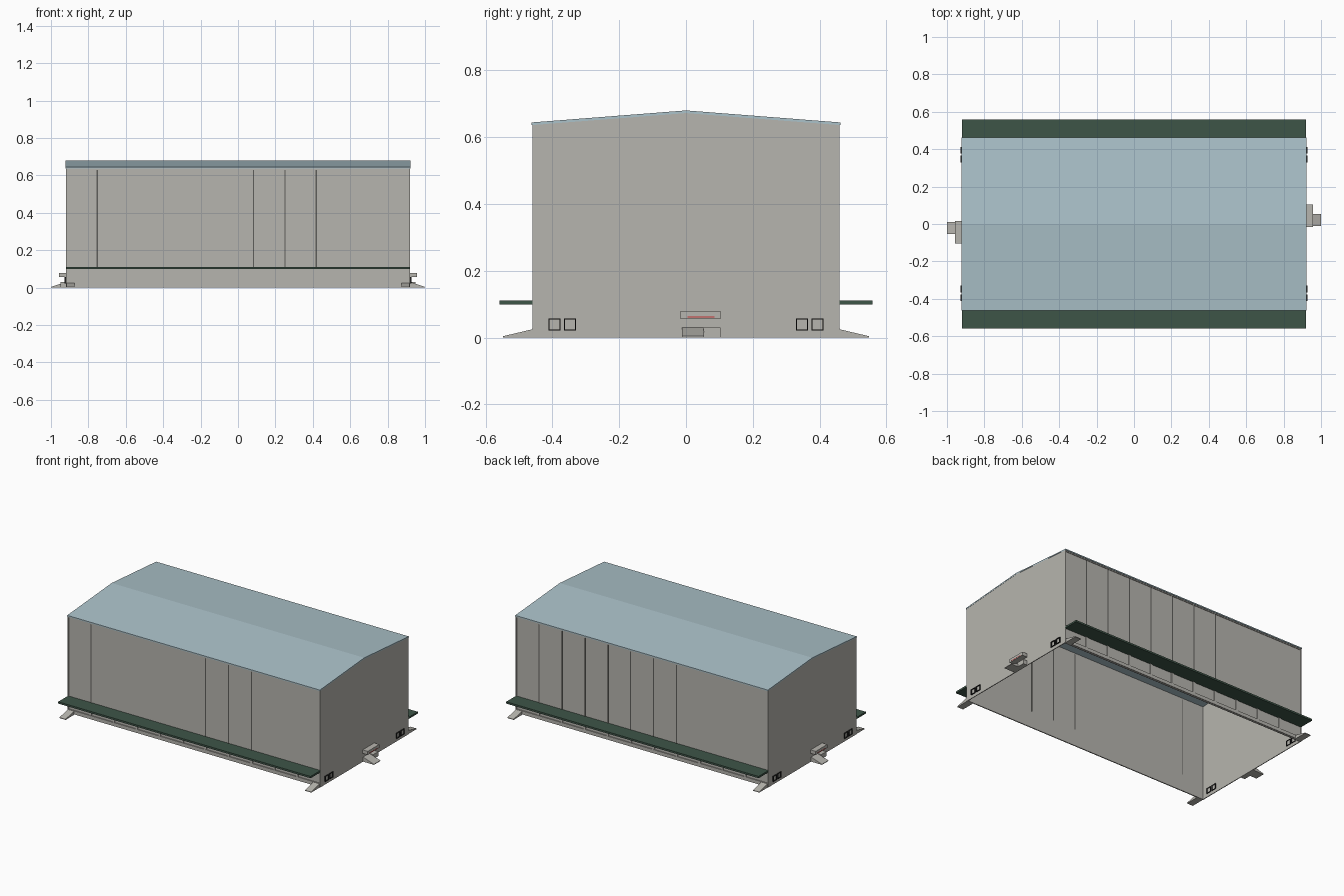
import bpy, bmesh

if "Cube" in bpy.data.objects:
    bpy.data.objects.remove(bpy.data.objects["Cube"])

def material(name, rgb):
    m = bpy.data.materials.new(name)
    m.diffuse_color = (*rgb, 1)
    m.use_nodes = True
    m.node_tree.nodes["Principled BSDF"].inputs["Base Color"].default_value = m.diffuse_color
    return m

WALL = material("warm grey", (0.47, 0.46, 0.425))
ROOF = material("pale blue", (0.41, 0.54, 0.59))
GREEN = material("dark green", (0.048, 0.09, 0.064))
BLACK = material("black", (0.015, 0.015, 0.015))
SEAM = material("seam grey", (0.11, 0.11, 0.10))
RED = material("red", (0.6, 0.03, 0.03))

def make(name, bm, mat):
    bmesh.ops.recalc_face_normals(bm, faces=bm.faces)
    me = bpy.data.meshes.new(name)
    bm.to_mesh(me)
    bm.free()
    me.materials.append(mat)
    ob = bpy.data.objects.new(name, me)
    bpy.context.collection.objects.link(ob)
    return ob

def box(name, x, y, z, mat):
    """Box from (min, max) ranges."""
    bm = bmesh.new()
    bmesh.ops.create_cube(bm, size=1)
    for v in bm.verts:
        v.co = [r[0] if c < 0 else r[1] for c, r in zip(v.co, (x, y, z))]
    return make(name, bm, mat)

def prism(name, pts, axis, lo, hi, mat):
    """Extrude a profile: axis x takes (y, z) points, axis y takes (x, z)."""
    bm = bmesh.new()
    place = (lambda p, t: (t, p[0], p[1])) if axis == 'x' else (lambda p, t: (p[0], t, p[1]))
    f = bm.faces.new([bm.verts.new(place(p, lo)) for p in pts])
    out = bmesh.ops.extrude_face_region(bm, geom=[f])
    d = (hi - lo, 0, 0) if axis == 'x' else (0, hi - lo, 0)
    bmesh.ops.translate(bm, vec=d, verts=[v for v in out['geom'] if isinstance(v, bmesh.types.BMVert)])
    return make(name, bm, mat)

def span(s, a, b):
    return tuple(sorted((s * a, s * b)))

L, W, EAVE, RIDGE = 0.92, 0.455, 0.644, 0.68
BAY = 2 * L / 11

# Shallow gabled roof
prism("roof", [(-0.463, EAVE), (0, RIDGE), (0.463, EAVE), (0.463, EAVE - 0.008),
               (0, RIDGE - 0.008), (-0.463, EAVE - 0.008)], 'x', -L - 0.001, L + 0.001, ROOF)

# Gable end walls
for s in (-1, 1):
    lo, hi = span(s, L - 0.005, L)
    prism("end_wall", [(-0.46, 0), (0.46, 0), (0.46, 0.637), (0, 0.673), (-0.46, 0.637)],
          'x', lo, hi, WALL)

seams = {-1: (1, 6, 7, 8), 1: (4, 5, 6, 7, 8, 9, 10)}
for s in (-1, 1):
    # Long walls, sill and platform
    box("side_wall", (-L, L), span(s, W - 0.006, W), (0.0, 0.637), WALL)
    box("base_sill", (-L, L), span(s, W - 0.006, 0.461), (0.004, 0.027), WALL)
    box("platform", (-L, L), span(s, W, 0.558), (0.099, 0.111), GREEN)
    box("top_rail", (-L, L), span(s, W - 0.006, 0.459), (0.629, 0.637), WALL)
    # Plinth posts at every bay
    for i in range(1, 11):
        x = -L + i * BAY
        box("plinth_post", (x - 0.008, x + 0.008), span(s, W, 0.460), (0.027, 0.099), WALL)
    # Vertical panel seams
    for i in seams[s]:
        x = -L + i * BAY
        box("panel_seam", (x - 0.003, x + 0.003), span(s, W - 0.007, W + 0.002), (0.111, 0.629), SEAM)
    # Corner ramps beside the long walls
    for e in (-1, 1):
        lo, hi = span(e, 0.873, L - 0.002)
        prism("corner_ramp", [(s * 0.455, 0), (s * 0.548, 0), (s * 0.548, 0.004), (s * 0.455, 0.026)],
              'x', lo, hi, WALL)

# End details, repeated by half-turn rotation
for s in (-1, 1):
    box("end_hood", span(s, L, 0.957), span(s, -0.016, 0.104), (0.056, 0.079), WALL)
    box("hood_marking", span(s, 0.957, 0.958), span(s, 0.005, 0.085), (0.06, 0.063), RED)
    box("end_block", span(s, L, 0.95), span(s, 0.052, 0.104), (0, 0.03), WALL)
    lo, hi = span(s, -0.012, 0.054)
    prism("end_ramp", [(s * L, 0), (s * 1.0, 0), (s * 1.0, 0.004), (s * L, 0.03)],
          'y', lo, hi, WALL)
    # Square vent frames
    for c in (-0.394, -0.348, 0.348, 0.394):
        for k in (-1, 1):
            y, z = c + k * 0.0165, 0.039 + k * 0.0165
            X = span(s, L - 0.01, L + 0.007)
            box("vent_frame_side", X, (y - 0.0015, y + 0.0015), (0.021, 0.057), BLACK)
            box("vent_frame_bar", X, (c - 0.018, c + 0.018), (z - 0.0015, z + 0.0015), BLACK)
